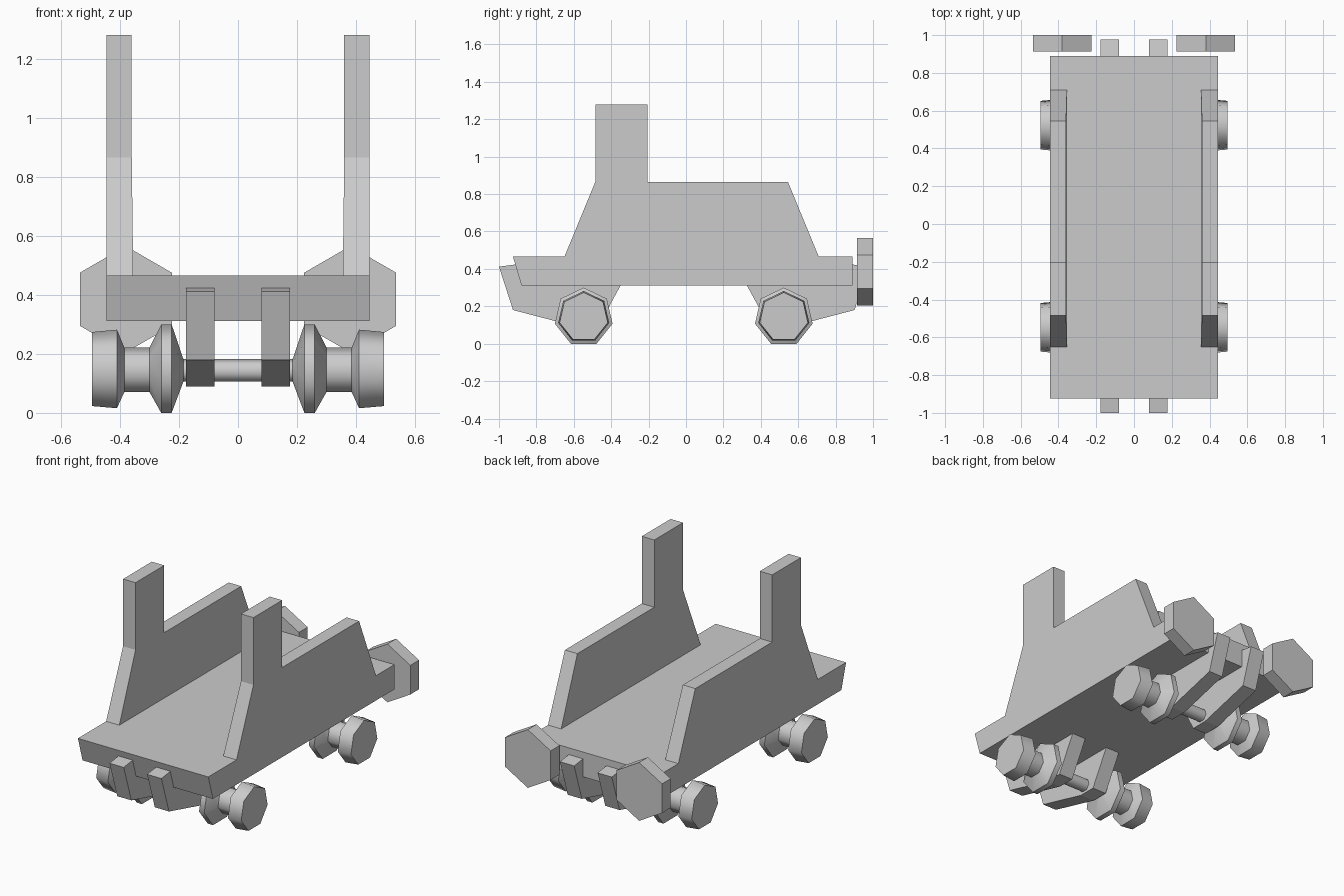
import bpy
import bmesh
import math
from mathutils import Matrix

if "Cube" in bpy.data.objects:
    bpy.data.objects.remove(bpy.data.objects["Cube"], do_unlink=True)

grey = bpy.data.materials.new("plain_grey")
grey.use_nodes = True
GREY = (0.6, 0.6, 0.6, 1)
grey.diffuse_color = GREY
grey.node_tree.nodes["Principled BSDF"].inputs["Base Color"].default_value = GREY


def finish(name, bm):
    bmesh.ops.recalc_face_normals(bm, faces=bm.faces)
    mesh = bpy.data.meshes.new(name)
    bm.to_mesh(mesh)
    bm.free()
    mesh.materials.append(grey)
    obj = bpy.data.objects.new(name, mesh)
    bpy.context.collection.objects.link(obj)
    return obj


def prism(name, points, place, depth):
    """Extrude a flat outline; place maps its 2D points to 3D."""
    bm = bmesh.new()
    face = bm.faces.new([bm.verts.new(place(a, b)) for a, b in points])
    new = bmesh.ops.extrude_face_region(bm, geom=[face])["geom"]
    verts = [g for g in new if isinstance(g, bmesh.types.BMVert)]
    bmesh.ops.translate(bm, verts=verts, vec=depth)
    return finish(name, bm)


# Body: whole side outline, hollowed between the two side walls
DECK, WALL = 0.465, 0.865
side = [(-0.88, 0.312), (0.89, 0.312), (0.89, DECK), (0.71, DECK),
        (0.545, WALL), (-0.205, WALL), (-0.205, 1.28), (-0.485, 1.28),
        (-0.485, WALL), (-0.65, DECK), (-0.925, DECK)]
body = prism("body", side, lambda y, z: (-0.445, y, z), (0.89, 0, 0))

hollow = [(-0.355, DECK), (0.355, DECK), (0.36, WALL), (0.36, 1.5),
          (-0.36, 1.5), (-0.36, WALL)]
cutter = prism("hollow_cutter", hollow, lambda x, z: (x, -0.8, z), (0, 1.6, 0))
cutter.hide_render = True
cut = body.modifiers.new("hollow", 'BOOLEAN')
cut.operation = 'DIFFERENCE'
cut.solver = 'EXACT'
cut.object = cutter
bpy.context.view_layer.objects.active = body
bpy.ops.object.modifier_apply(modifier=cut.name)
bpy.data.objects.remove(cutter, do_unlink=True)

# Wheelset: one turned profile (x, radius) mirrored about the centre
half = [(0.495, 0.132), (0.41, 0.14), (0.385, 0.079), (0.3, 0.079),
        (0.26, 0.158), (0.225, 0.158), (0.185, 0.04)]
profile = half + [(-x, r) for x, r in reversed(half)]
SIDES = 7


def wheelset(name, y, z):
    bm = bmesh.new()
    rings = []
    for x, r in profile:
        angles = [2 * math.pi * i / SIDES for i in range(SIDES)]
        rings.append([bm.verts.new((x, y + r * math.sin(a), z + r * math.cos(a)))
                      for a in angles])
    for p, q in zip(rings, rings[1:]):
        for i in range(SIDES):
            j = (i + 1) % SIDES
            bm.faces.new((p[i], p[j], q[j], q[i]))
    bm.faces.new(rings[0])
    bm.faces.new(rings[-1])
    obj = finish(name, bm)
    bpy.ops.object.select_all(action='DESELECT')
    obj.select_set(True)
    bpy.context.view_layer.objects.active = obj
    bpy.ops.object.shade_smooth_by_angle(angle=math.radians(58))


# Axle brackets, mirrored front to back about the body's middle
MIDDLE = -0.012
bracket = [(-1.0, 0.412), (-0.925, 0.18), (-0.58, 0.09), (-0.47, 0.09),
           (-0.345, 0.32), (-0.8, 0.4), (-0.9, 0.425)]
for end, flip in (("front", 1), ("back", -1)):
    wheelset(end + "_wheelset", MIDDLE - flip * 0.535, 0.142)
    outline = [(MIDDLE + flip * (y - MIDDLE), z) for y, z in bracket]
    for label, x in (("left", 0.08), ("right", -0.177)):
        prism(f"{end}_{label}_bracket", outline,
              lambda y, z: (x, y, z), (0.097, 0, 0))

# Hexagonal buffers behind the back edge
for label, s in (("left", 1), ("right", -1)):
    bm = bmesh.new()
    bmesh.ops.create_cone(bm, cap_ends=True, segments=6, radius1=0.18,
                          radius2=0.18, depth=0.085,
                          matrix=Matrix.Translation((s * 0.38, 0.957, 0.385))
                          @ Matrix.Rotation(math.pi / 2, 4, 'X'))
    # Point a corner upwards whatever the primitive's starting angle
    if max(v.co.z for v in bm.verts) < 0.56:
        bmesh.ops.rotate(bm, verts=bm.verts, cent=(s * 0.38, 0.957, 0.385),
                         matrix=Matrix.Rotation(math.pi / 6, 3, 'Y'))
    finish(label + "_buffer", bm)
